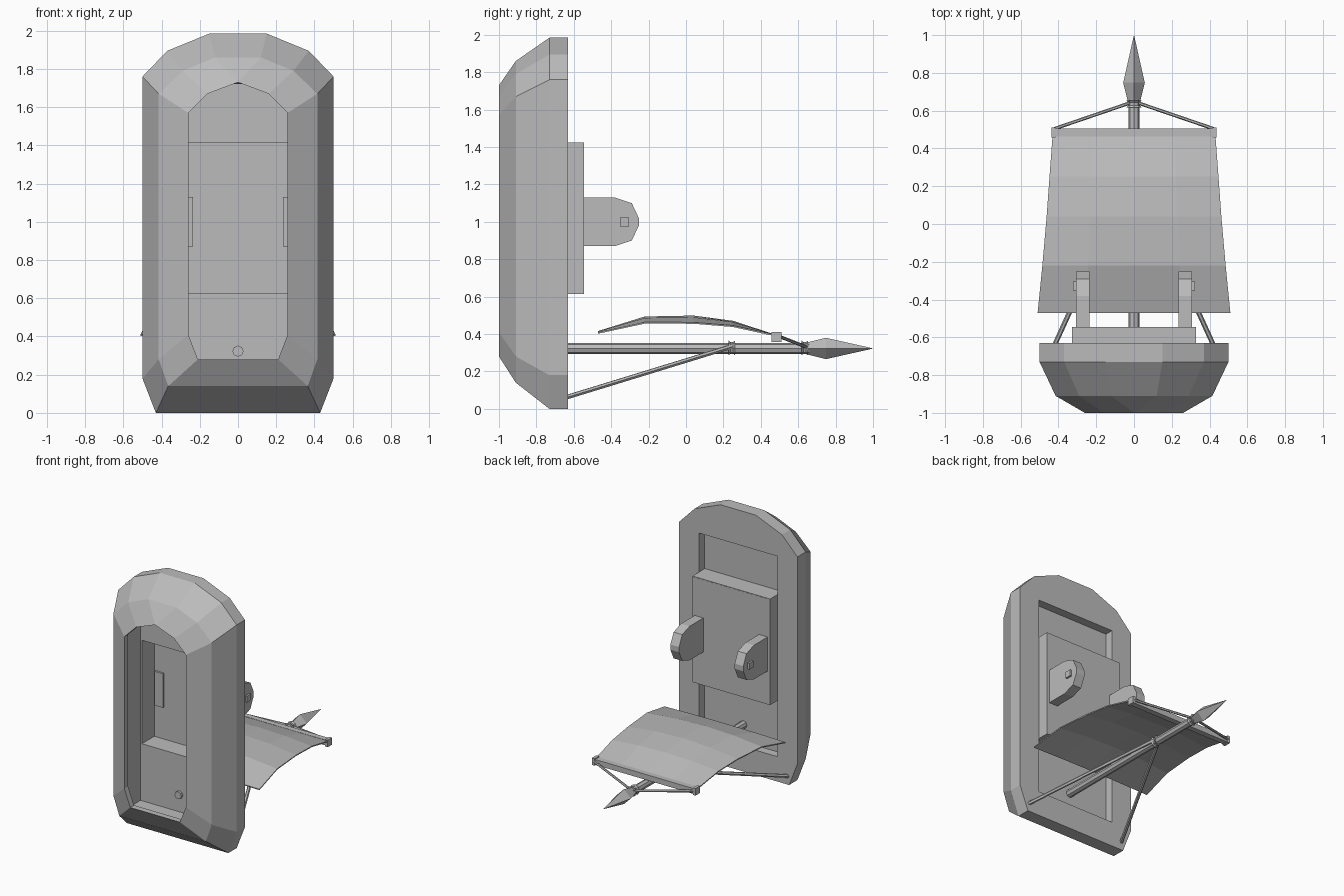
import bpy
import bmesh
import math
from mathutils import Vector

cube = bpy.data.objects.get("Cube")
if cube:
    bpy.data.objects.remove(cube, do_unlink=True)

grey = bpy.data.materials.new("plain_grey")
grey.use_nodes = True
COLOUR = (0.5, 0.5, 0.5, 1)
grey.diffuse_color = COLOUR
grey.node_tree.nodes["Principled BSDF"].inputs["Base Color"].default_value = COLOUR


def finish(name, bm, recalc=True):
    if recalc:
        bmesh.ops.recalc_face_normals(bm, faces=bm.faces[:])
    mesh = bpy.data.meshes.new(name)
    bm.to_mesh(mesh)
    bm.free()
    mesh.materials.append(grey)
    obj = bpy.data.objects.new(name, mesh)
    bpy.context.collection.objects.link(obj)
    return obj


def box(name, x, y, z):
    """Box from (low, high) pairs on each axis."""
    bm = bmesh.new()
    bmesh.ops.create_cube(bm, size=1)
    for v in bm.verts:
        v.co = [(lo + hi) / 2 + c * (hi - lo) for c, (lo, hi) in zip(v.co, (x, y, z))]
    return finish(name, bm)


def loft(name, loops, ring=False):
    """Skin matching loops of points; capped unless the loops form a ring."""
    bm = bmesh.new()
    rows = [[bm.verts.new(p) for p in loop] for loop in loops]
    n = len(rows[0])
    for a, b in zip(rows, rows[1:] + rows[:1] if ring else rows[1:]):
        for i in range(n):
            j = (i + 1) % n
            bm.faces.new((a[i], a[j], b[j], b[i]))
    if not ring:
        bm.faces.new(rows[0])
        bm.faces.new(rows[-1])
    bmesh.ops.remove_doubles(bm, verts=bm.verts[:], dist=0.0001)
    return finish(name, bm)


def rod(name, start, end, stations, sides):
    """Faceted rod; stations are (fraction along, radius)."""
    start, end = Vector(start), Vector(end)
    axis = (end - start).normalized()
    side = axis.cross(Vector((0, 0, 1))).normalized()
    up = side.cross(axis)
    angles = [2 * math.pi * i / sides for i in range(sides)]
    return loft(name, [[start.lerp(end, t) + r * (side * math.cos(a) + up * math.sin(a))
                        for a in angles] for t, r in stations])


def outline(half, y):
    """Mirror a half outline of (x, z) into a closed loop at depth y."""
    return [(x, y, z) for x, z in half] + [(-x, y, z) for x, z in reversed(half)]


# Hollow shell: outer wall, bevelled front, lip and inner cavity in one ring
outer = [(.43, 0), (.5, .18), (.5, 1.76), (.37, 1.895), (.15, 1.985)]
middle = [(.365, .14), (.415, .28), (.415, 1.67), (.29, 1.79), (.12, 1.86)]
opening = [(.21, .28), (.26, .41), (.26, 1.57), (.16, 1.67), (0, 1.73)]
cavity = [(.33, .19), (.33, .3), (.33, 1.57), (.33, 1.72), (.15, 1.72)]
loft("shell", [outline(*s) for s in (
    (outer, -.63), (outer, -.73), (middle, -.91), (opening, -1),
    (opening, -.955), (cavity, -.86), (cavity, -.63))], ring=True)

# Rear panels and the hollow housing between them
box("lower_panel", (-.335, .335), (-.705, -.695), (.185, .62))
box("upper_panel", (-.335, .335), (-.705, -.695), (1.42, 1.725))
box("housing_back", (-.328, .328), (-.555, -.545), (.62, 1.42))
box("housing_floor", (-.328, .328), (-.705, -.546), (.615, .625))
box("housing_roof", (-.328, .328), (-.705, -.546), (1.415, 1.425))

ear = [(-.57, .87), (-.38, .87), (-.29, .9), (-.252, .98),
       (-.252, 1.02), (-.29, 1.1), (-.38, 1.13), (-.57, 1.13)]
for s, tag in ((1, "left"), (-1, "right")):
    box("housing_side_" + tag, sorted((s * .328, s * .318)), (-.705, -.546), (.62, 1.42))
    # Rounded lugs with square pins
    loft("lug_" + tag, [[(s * x, y, z) for y, z in ear] for x in (.235, .308)])
    box("lug_pin_" + tag, sorted((s * .29, s * .322)), (-.352, -.304), (.976, 1.024))
    # Lower braces, sail stays and spar end caps
    rod("brace_" + tag, (s * .42, -.64, .062), (s * .015, .25, .335), [(0, .013), (1, .013)], 6)
    rod("stay_" + tag, (s * .42, .505, .385), (s * .01, .645, .33), [(0, .009), (1, .009)], 6)
    box("spar_cap_" + tag, sorted((s * .415, s * .438)), (.457, .511), (.357, .41))

# Pole with waisted collars and a diamond-shaped point
rod("pole", (0, -.725, .323), (0, .66, .323), [(0, .029), (1, .029)], 8)
for y, tag in ((.245, "middle"), (.635, "end")):
    rod("collar_" + tag, (0, y - .018, .326), (0, y + .018, .326),
        [(0, .04), (.3, .031), (.7, .031), (1, .04)], 8)
rod("spear_point", (0, .64, .323), (0, 1, .323), [(0, .03), (.3, .057), (1, .0005)], 4)
box("spar", (-.425, .425), (.463, .505), (.362, .403))

# Bowed sail: rows of (y, half width, crown height, edge drop)
rows = [(-.47, .51, .412, .006), (-.22, .485, .49, .03), (.04, .462, .495, .036),
        (.25, .447, .467, .025), (.48, .43, .392, 0)]
bm = bmesh.new()
grid = [[bm.verts.new((w * t / 2, y, z - drop * t * t / 4)) for t in range(-2, 3)]
        for y, w, z, drop in rows]
for a, b in zip(grid, grid[1:]):
    for i in range(4):
        bm.faces.new((a[i], a[i + 1], b[i + 1], b[i]))
sail = finish("sail", bm)
thick = sail.modifiers.new("thickness", "SOLIDIFY")
thick.thickness = .008
thick.offset = 0
